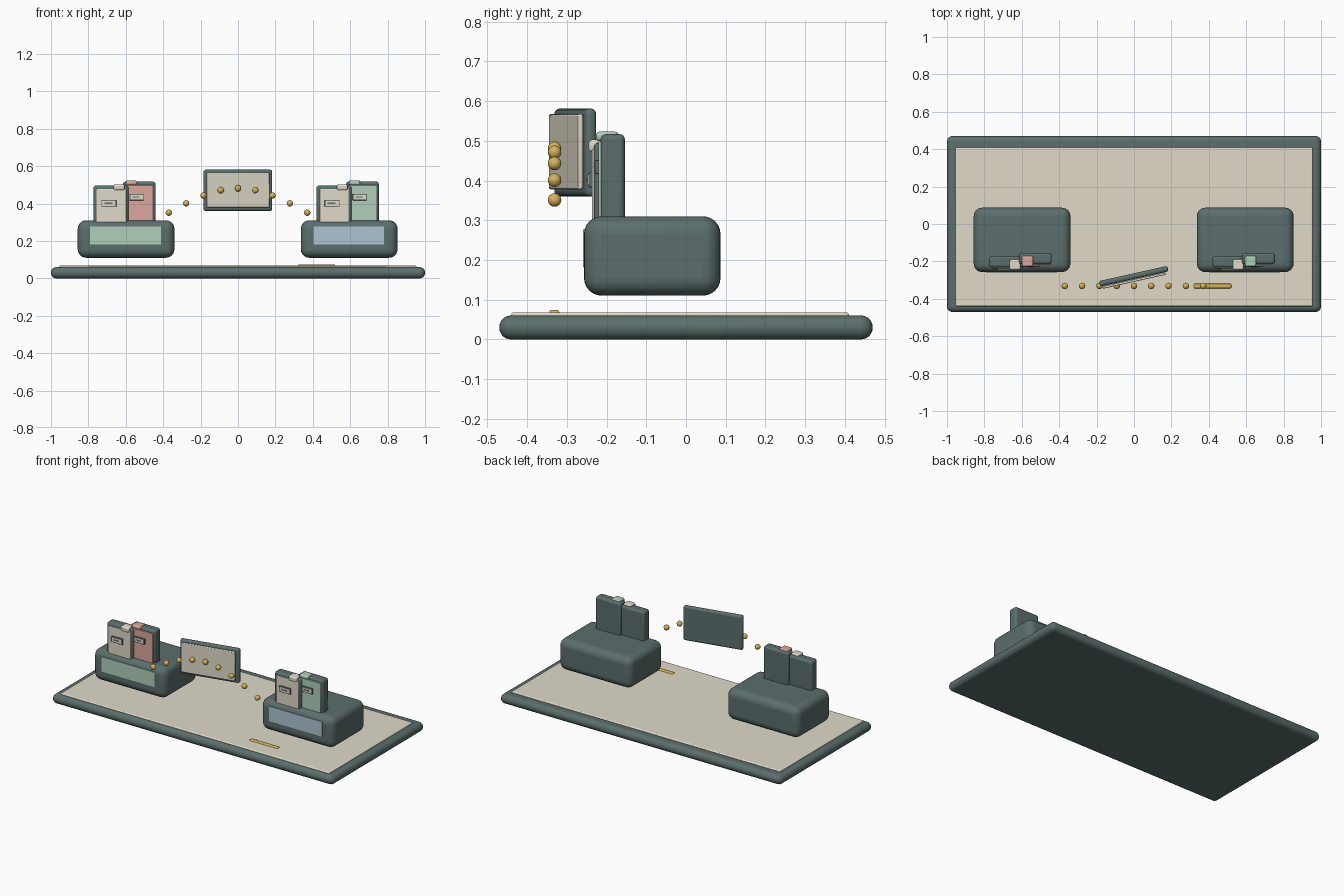
import bpy, math
from mathutils import Vector, Matrix

if "Cube" in bpy.data.objects:
    bpy.data.objects.remove(bpy.data.objects["Cube"])


def material(name, rgb):
    m = bpy.data.materials.new(name)
    m.diffuse_color = [(c / 255) ** 2.2 for c in rgb] + [1]
    m.use_nodes = True
    m.node_tree.nodes["Principled BSDF"].inputs["Base Color"].default_value = m.diffuse_color
    return m


SLATE = material("slate", (92, 110, 108))
CREAM = material("cream", (224, 217, 201))
PINK = material("pink", (219, 166, 156))
GREEN = material("green", (174, 205, 186))
BLUE = material("blue", (174, 196, 212))
GOLD = material("gold", (212, 176, 92))


def finish(ob, name, mat):
    ob.name = name
    ob.data.materials.append(mat)
    bpy.ops.object.shade_smooth_by_angle(angle=math.radians(35))
    return ob


def box(name, x, y, z, mat, bevel=0.0, segments=4, turn=0.0):
    """Rounded box from (min, max) ranges, turned about its own vertical axis."""
    lo, hi = Vector((x[0], y[0], z[0])), Vector((x[1], y[1], z[1]))
    bpy.ops.mesh.primitive_cube_add(size=1, location=(lo + hi) / 2)
    ob = bpy.context.object
    ob.data.transform(Matrix.Diagonal((*(hi - lo), 1)))
    ob.rotation_euler.z = turn
    if bevel:
        mod = ob.modifiers.new("round", "BEVEL")
        mod.width = bevel
        mod.segments = segments
    return finish(ob, name, mat)


# Tray and its inlaid top
box("base_tray", (-1, 1), (-0.47, 0.47), (0, 0.06), SLATE, 0.029, 6)
box("tray_inlay", (-0.955, 0.955), (-0.44, 0.41), (0.05, 0.068), CREAM, 0.006, 3)


def card(side, label, dx, x, front, top, mat):
    """Upright card: dark backing, coloured face, folded tab and small plate."""
    x0, x1 = x[0] + dx, x[1] + dx
    n = f"{side}_{label}"
    box(n + "_backing", (x0, x1), (front, front + 0.061), (0.28, top), SLATE, 0.014)
    box(n + "_face", (x0 + 0.016, x1 - 0.012), (front - 0.005, front + 0.01),
        (0.29, top - 0.018), mat, 0.003, 2)


def tab_and_plate(side, label, dx, tab_x, tab_y, tab_z, plate_x, plate_z, front, mat):
    n = f"{side}_{label}"
    box(n + "_tab", (tab_x[0] + dx, tab_x[1] + dx), tab_y, tab_z, mat, 0.009, 3)
    a, b = plate_x[0] + dx, plate_x[1] + dx
    c, d = plate_z
    box(n + "_plate", (a, b), (front - 0.011, front), (c, d), SLATE, 0.002, 2)
    box(n + "_plate_face", (a + 0.004, b - 0.004), (front - 0.013, front - 0.005),
        (c + 0.004, d - 0.004), CREAM)
    mid = (c + d) / 2
    box(n + "_plate_slot", (a + 0.016, b - 0.022), (front - 0.015, front - 0.008),
        (mid - 0.003, mid + 0.003), SLATE)


# Two matching stands, each with a pair of cards
for side, dx, panel, accent in (("left", 0, GREEN, PINK), ("right", 1.193, BLUE, GREEN)):
    box(side + "_stand", (-0.857 + dx, -0.34 + dx), (-0.257, 0.087), (0.11, 0.31),
        SLATE, 0.045, 6)
    box(side + "_stand_panel", (-0.79 + dx, -0.413 + dx), (-0.26, -0.24), (0.182, 0.277), panel)
    card(side, "front_card", dx, (-0.773, -0.585), -0.232, 0.496, CREAM)
    card(side, "rear_card", dx, (-0.615, -0.44), -0.215, 0.517, accent)
    tab_and_plate(side, "front_card", dx, (-0.665, -0.607), (-0.245, -0.19), (0.471, 0.503),
                  (-0.73, -0.65), (0.383, 0.42), -0.235, CREAM)
    tab_and_plate(side, "rear_card", dx, (-0.6, -0.54), (-0.227, -0.17), (0.499, 0.523),
                  (-0.58, -0.505), (0.417, 0.452), -0.218, accent)

# Floating turned screen in the middle
turn = math.radians(12.5)
box("screen_frame", (-0.189, 0.187), (-0.294, -0.264), (0.36, 0.581), SLATE, 0.013, 4, turn)
box("screen_face", (-0.171, 0.172), (-0.309, -0.296), (0.378, 0.567), CREAM, 0.004, 2, turn)

# Arc of beads
for i in range(9):
    t = i / 8
    bpy.ops.mesh.primitive_uv_sphere_add(
        segments=24, ring_count=12, radius=0.017,
        location=(-0.37 + 0.74 * t, -0.331, 0.351 + 0.13 * math.sin(math.pi * t)))
    finish(bpy.context.object, f"bead_{i + 1}", GOLD)

# Gold strip lying on the tray
box("gold_strip", (0.32, 0.52), (-0.344, -0.319), (0.06, 0.074), GOLD, 0.006, 3)
